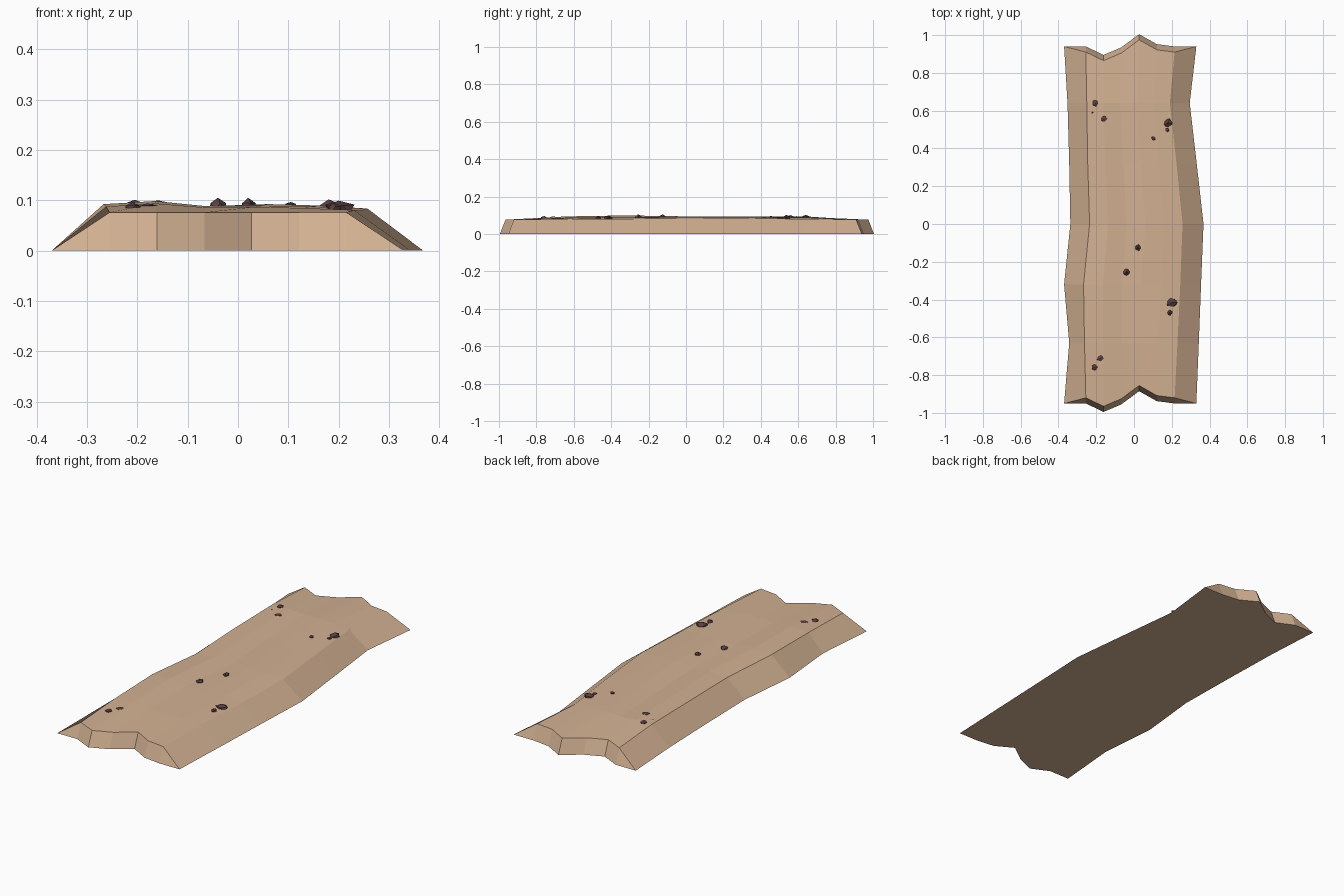
import bpy, bmesh, random
from mathutils import Vector

random.seed(4)
if "Cube" in bpy.data.objects:
    bpy.data.objects.remove(bpy.data.objects["Cube"], do_unlink=True)


def material(name, rgb):
    m = bpy.data.materials.new(name)
    m.use_nodes = True
    color = (*rgb, 1)
    m.diffuse_color = color
    m.node_tree.nodes["Principled BSDF"].inputs["Base Color"].default_value = color
    return m


def finish(bm, name, mat):
    bmesh.ops.recalc_face_normals(bm, faces=bm.faces)
    mesh = bpy.data.meshes.new(name)
    bm.to_mesh(mesh)
    bm.free()
    mesh.materials.append(mat)
    obj = bpy.data.objects.new(name, mesh)
    bpy.context.collection.objects.link(obj)
    return obj


earth = material("sandy earth", (0.65, 0.44, 0.29))
stone = material("dark stone", (0.10, 0.048, 0.050))

# Path stations: y, left foot, left rim, right rim, right foot
stations = [
    (-0.95, -0.37, -0.255, 0.215, 0.33),
    (-0.63, -0.343, -0.262, 0.23, 0.343),
    (-0.32, -0.37, -0.267, 0.245, 0.355),
    (0.0, -0.337, -0.235, 0.257, 0.368),
    (0.32, -0.343, -0.245, 0.225, 0.332),
    (0.64, -0.352, -0.25, 0.19, 0.295),
    (0.94, -0.37, -0.255, 0.215, 0.33),
]
# Ragged end offsets and surface heights across the six columns
ragged = (0, -0.045, -0.005, 0.065, 0.012, 0)
crown = (0.091, 0.098, 0.088, 0.091, 0.089, 0.083)
END_HEIGHT = 0.076

# Path slab: a ground grid and a bumpy top grid, joined by sloping banks
bm = bmesh.new()
ground, top = [], []
last = len(stations) - 1
for i, (y, lf, lr, rr, rf) in enumerate(stations):
    at_end = i in (0, last)
    inset = 0.03 if i == 0 else -0.03 if i == last else 0
    low, high = [bm.verts.new((lf, y, 0))], []
    for j in range(6):
        x = lr + (rr - lr) * j / 5
        yy = y + (ragged[j] if at_end else 0)
        z = END_HEIGHT if at_end else crown[j] + random.uniform(-0.005, 0.002)
        low.append(bm.verts.new((x, yy, 0)))
        high.append(bm.verts.new((x, yy + inset, z)))
    low.append(bm.verts.new((rf, y, 0)))
    ground.append(low)
    top.append(high)

for i in range(last):
    for rows in (ground, [[g[0], *t, g[-1]] for g, t in zip(ground, top)]):
        a, b = rows[i], rows[i + 1]
        for j in range(len(a) - 1):
            bm.faces.new((a[j], a[j + 1], b[j + 1], b[j]))
for i in (0, last):
    g, t = ground[i], top[i]
    for j in range(5):
        bm.faces.new((g[j + 1], g[j + 2], t[j + 1], t[j]))
    bm.faces.new((g[0], g[1], t[0]))
    bm.faces.new((g[-2], g[-1], t[-1]))
finish(bm, "dirt_path", earth)

# Loose stones: x, y, radius
stones = [
    (-0.205, 0.64, 0.018), (-0.22, 0.59, 0.009), (-0.16, 0.557, 0.019),
    (0.18, 0.535, 0.025), (0.175, 0.497, 0.011), (0.105, 0.453, 0.013),
    (0.02, -0.125, 0.019), (-0.04, -0.255, 0.02), (0.2, -0.415, 0.03),
    (0.19, -0.47, 0.015), (-0.18, -0.71, 0.019), (-0.21, -0.757, 0.018),
]
for n, (x, y, r) in enumerate(stones, 1):
    bm = bmesh.new()
    bmesh.ops.create_icosphere(bm, subdivisions=1, radius=1)
    base = 0.083 if x > 0.15 or y < -0.6 else 0.089
    for v in bm.verts:
        p = v.co * random.uniform(0.8, 1.2)
        v.co = Vector((x + p.x * r, y + p.y * r, base + p.z * min(r * 0.7, 0.016)))
    finish(bm, f"stone_{n}", stone)
